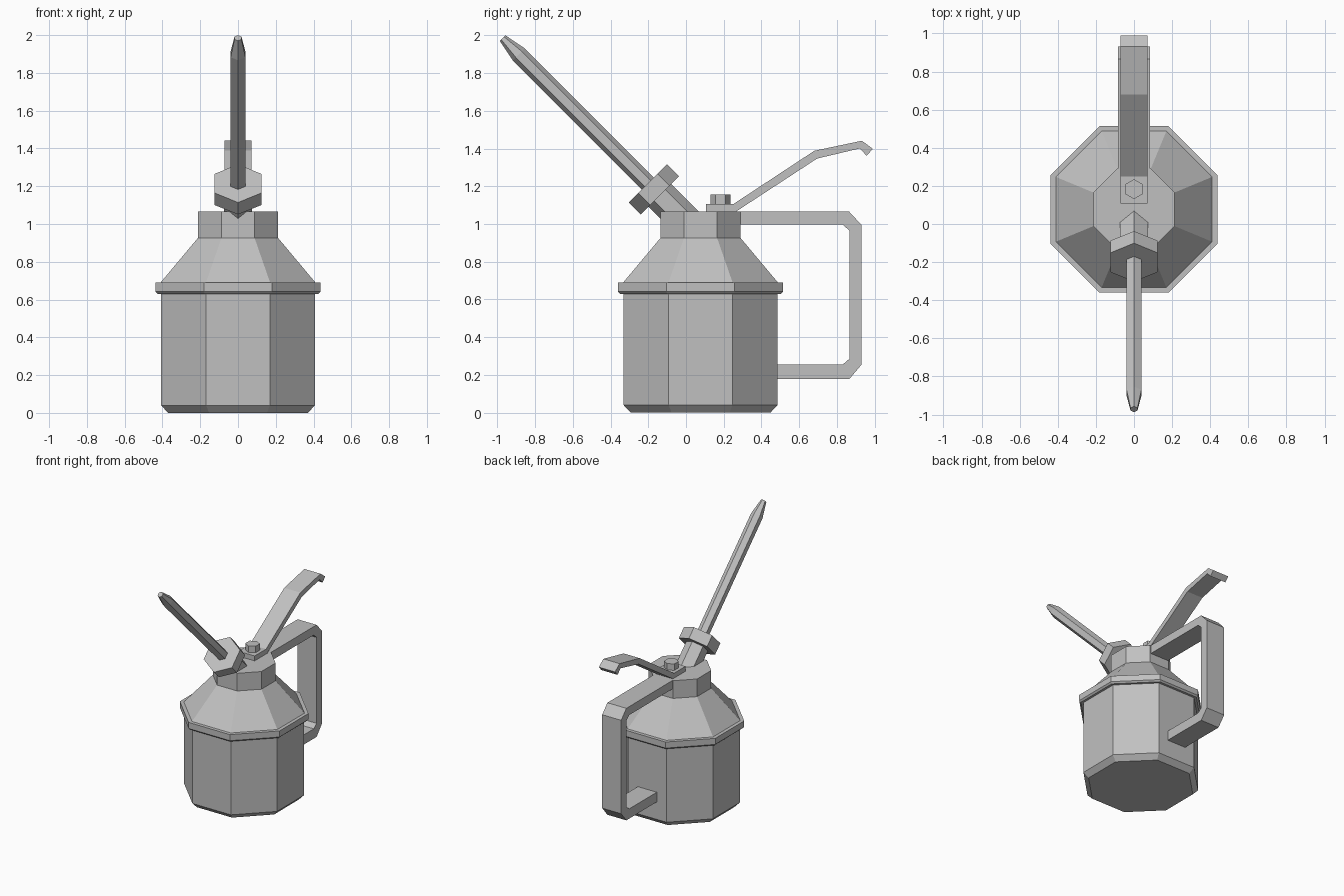
import bpy
import bmesh
from math import pi, sin, cos, radians
from mathutils import Matrix

cube = bpy.data.objects.get("Cube")
if cube:
    bpy.data.objects.remove(cube, do_unlink=True)

# Single bare metal colour
metal = bpy.data.materials.new("grey metal")
metal.use_nodes = True
colour = (0.53, 0.53, 0.53, 1)
metal.diffuse_color = colour
metal.node_tree.nodes["Principled BSDF"].inputs["Base Color"].default_value = colour


def finish(name, bm, matrix=Matrix()):
    """Turn a bmesh into a flat shaded object."""
    bmesh.ops.recalc_face_normals(bm, faces=bm.faces)
    mesh = bpy.data.meshes.new(name)
    bm.to_mesh(mesh)
    bm.free()
    mesh.materials.append(metal)
    obj = bpy.data.objects.new(name, mesh)
    obj.matrix_world = matrix
    bpy.context.collection.objects.link(obj)
    return obj


def turned(name, profile, sides, start, matrix=Matrix()):
    """Stack of regular polygons; profile holds (corner radius, height)."""
    bm = bmesh.new()
    rings = []
    for r, z in profile:
        angles = [start + 2 * pi * i / sides for i in range(sides)]
        rings.append([bm.verts.new((r * cos(a), r * sin(a), z)) for a in angles])
    for low, high in zip(rings, rings[1:]):
        for i in range(sides):
            j = (i + 1) % sides
            bm.faces.new((low[i], low[j], high[j], high[i]))
    bm.faces.new(rings[0])
    bm.faces.new(rings[-1])
    return finish(name, bm, matrix)


def strip(name, outline, half_width):
    """Side outline in (y, z), extruded across x."""
    bm = bmesh.new()
    face = bm.faces.new([bm.verts.new((-half_width, y, z)) for y, z in outline])
    moved = bmesh.ops.extrude_face_region(bm, geom=[face])["geom"]
    verts = [v for v in moved if isinstance(v, bmesh.types.BMVert)]
    bmesh.ops.translate(bm, verts=verts, vec=(2 * half_width, 0, 0))
    return finish(name, bm)


# Eight sided can: profile given by distance to the flat sides
flat = 1 / cos(pi / 8)
can_place = Matrix.Translation((0, 0.077, 0))


def can_part(name, profile):
    return turned(name, [(r * flat, z) for r, z in profile], 8, pi / 8, can_place)


can_part("can_body", [(0.37, 0), (0.407, 0.04), (0.407, 0.64)])
can_part("rim", [(0.425, 0.63), (0.437, 0.642), (0.437, 0.69)])
can_part("shoulder", [(0.41, 0.69), (0.213, 0.925)])
can_part("collar", [(0.213, 0.925), (0.213, 1.065)])

# Spout assembly, leaning forward
spout_place = Matrix.Translation((0, -0.17, 1.183)) @ Matrix.Rotation(radians(45), 4, "X")
turned("spout_base", [(0.085, -0.28), (0.085, 0)], 6, pi / 2, spout_place)
turned("spout_nut", [(0.143, -0.045), (0.143, 0.045)], 6, pi / 2, spout_place)
turned("spout_tube", [(0.045, 0), (0.045, 1.012), (0.021, 1.134)], 6, pi / 2, spout_place)

# Back handle
strip("handle", [
    (0.285, 1.065), (0.865, 1.065), (0.93, 0.995), (0.93, 0.255), (0.865, 0.178),
    (0.44, 0.178), (0.44, 0.255), (0.83, 0.255), (0.865, 0.285), (0.865, 0.965),
    (0.83, 0.998), (0.285, 0.998)], 0.083)

# Thumb lever and its bolt
strip("thumb_lever", [
    (0.107, 1.066), (0.265, 1.066), (0.695, 1.347), (0.92, 1.4), (0.957, 1.362),
    (0.99, 1.398), (0.932, 1.441), (0.68, 1.388), (0.25, 1.105), (0.107, 1.105)], 0.071)
turned("lever_bolt", [(0.052, 1.104), (0.052, 1.156)], 6, pi / 2,
       Matrix.Translation((0, 0.183, 0)))
